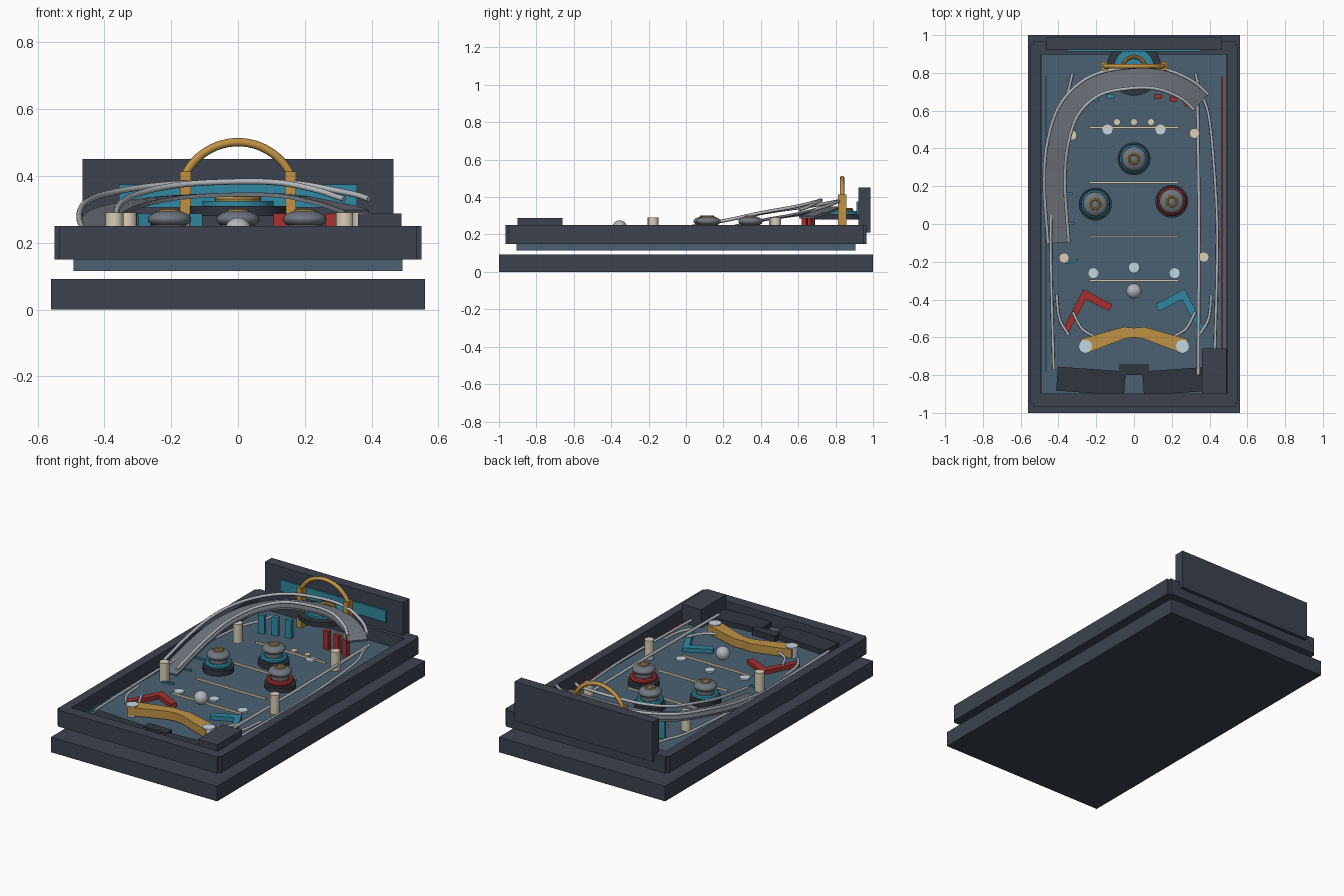
import bpy, math
from mathutils import Vector

if "Cube" in bpy.data.objects:
    bpy.data.objects.remove(bpy.data.objects["Cube"])

def mat(name, c):
    m = bpy.data.materials.new(name)
    m.diffuse_color = (*c, 1)
    m.use_nodes = True
    m.node_tree.nodes["Principled BSDF"].inputs["Base Color"].default_value = m.diffuse_color
    return m

DARK = mat("dark", (.045, .055, .08))
BLACK = mat("black", (.03, .036, .05))
FIELD = mat("field", (.07, .12, .17))
TEAL = mat("teal", (.03, .25, .36))
RED = mat("red", (.38, .03, .03))
GOLD = mat("gold", (.53, .29, .06))
CREAM = mat("cream", (.7, .63, .48))
STEEL = mat("steel", (.45, .47, .5))
GREY = mat("grey", (.16, .18, .21))
PALE = mat("pale", (.55, .68, .78))
TOP = .175  # playfield surface height

def finish(o, name, m, smooth=False):
    o.name = name
    o.data.materials.append(m)
    if smooth:
        bpy.ops.object.select_all(action='DESELECT')
        o.select_set(True)
        bpy.context.view_layer.objects.active = o
        bpy.ops.object.shade_smooth_by_angle()
    return o

def box(name, x0, x1, y0, y1, z0, z1, m, rot=0):
    bpy.ops.mesh.primitive_cube_add(size=1, location=((x0+x1)/2, (y0+y1)/2, (z0+z1)/2), rotation=(0, 0, rot))
    o = bpy.context.object
    o.scale = (x1-x0, y1-y0, z1-z0)
    return finish(o, name, m)

def cyl(name, x, y, z0, z1, r, m, n=32):
    bpy.ops.mesh.primitive_cylinder_add(vertices=n, radius=r, depth=z1-z0, location=(x, y, (z0+z1)/2))
    return finish(bpy.context.object, name, m, True)

def ring(name, x, y, z, r, t, m):
    bpy.ops.mesh.primitive_torus_add(location=(x, y, z), major_radius=r, minor_radius=t, major_segments=36, minor_segments=10)
    return finish(bpy.context.object, name, m, True)

def ball(name, x, y, z, r, rz, m):
    bpy.ops.mesh.primitive_uv_sphere_add(segments=32, ring_count=16, radius=1, location=(x, y, z))
    bpy.context.object.scale = (r, r, rz)
    return finish(bpy.context.object, name, m, True)

def mesh(name, verts, faces, m):
    me = bpy.data.meshes.new(name)
    me.from_pydata(verts, [], faces)
    o = bpy.data.objects.new(name, me)
    bpy.context.collection.objects.link(o)
    return finish(o, name, m)

def prism(name, pts, z0, z1, m):
    n = len(pts)
    if sum(pts[i-1][0]*pts[i][1] - pts[i][0]*pts[i-1][1] for i in range(n)) < 0:
        pts = pts[::-1]
    v = [(x, y, z) for z in (z0, z1) for x, y in pts]
    f = [tuple(range(n))[::-1], tuple(range(n, 2*n))]
    f += [(i, (i+1) % n, n+(i+1) % n, n+i) for i in range(n)]
    return mesh(name, v, f, m)

def spline(pts, k=6):
    # Catmull-Rom samples through the points
    p = [Vector(q) for q in pts]
    p = [2*p[0]-p[1]] + p + [2*p[-1]-p[-2]]
    out = []
    for i in range(1, len(p)-2):
        a, b, c, d = p[i-1:i+3]
        for j in range(k):
            t = j/k
            out.append(.5*(2*b + (c-a)*t + (2*a-5*b+4*c-d)*t*t + (3*b-a-3*c+d)*t**3))
    return out + [p[-2]]

def tube(name, pts, r, m):
    cu = bpy.data.curves.new(name, 'CURVE')
    cu.dimensions = '3D'
    cu.bevel_depth, cu.bevel_resolution, cu.use_fill_caps = r, 2, True
    s = cu.splines.new('POLY')
    s.points.add(len(pts)-1)
    for q, p in zip(s.points, pts):
        q.co = (*p, 1)
    o = bpy.data.objects.new(name, cu)
    bpy.context.collection.objects.link(o)
    return finish(o, name, m)

# Cabinet: base slab, playfield, frame, backboard
box("base", -.56, .56, -1, 1, 0, .092, DARK)
box("playfield", -.493, .493, -.905, .905, .115, TOP, FIELD)
for s in (-1, 1):
    box("side_rail", s*.522-.028, s*.522+.028, -.95, .95, .15, .25, DARK)
    box("end_rail", -.535, .535, s*.932-.034, s*.932+.034, .15, .25, DARK)
box("backboard", -.465, .465, .922, .987, .21, .45, DARK)
box("back_panel", -.356, .356, .912, .924, .305, .375, TEAL)
box("plunger_cover", .36, .49, -.9, -.66, TOP, .287, DARK)

# Front aprons and drain
for s in (-1, 1):
    box("apron", s*.228-.18, s*.228+.18, -.895, -.768, TOP, .205, BLACK, s*.07)
box("drain", -.078, .078, -.8, -.745, TOP, .21, BLACK)

# Bumpers
for x, y, m in ((-.205, .105, TEAL), (.2, .12, RED), (0, .345, TEAL)):
    cyl("bumper_base", x, y, TOP, .205, .087, BLACK)
    ring("bumper_ring", x, y, .22, .062, .015, m)
    cyl("bumper_neck", x, y, .2, .26, .05, GREY)
    ball("bumper_cap", x, y, .27, .065, .028, GREY)
    ring("bumper_top_ring", x, y, .295, .025, .007, GOLD)

# Posts, ball and lane markers
for x, y in ((-.33, .47), (.32, .48), (-.37, -.18), (.37, -.175)):
    cyl("post", x, y, TOP, .29, .027, CREAM, 20)
ball("ball", 0, -.355, .235, .04, .04, STEEL)
for y in (.51, .22, -.065, -.3):
    box("cream_strip", -.235, .235, y-.005, y+.005, TOP, .187, CREAM)
for x in (-.09, 0, .09):
    cyl("cream_dot", x, .54, TOP, .184, .018, CREAM, 20)
for x, y in ((-.14, .5), (.14, .5), (-.215, -.26), (0, -.23), (.215, -.26)):
    cyl("light_insert", x, y, TOP, .184, .029, PALE, 24)
for x, y, r in ((-.36, .16, 0), (-.35, 0, .1), (-.33, -.2, .2)):
    box("lane_mark", x-.035, x+.035, y-.006, y+.006, TOP, .184, TEAL, r)
box("left_stripe", -.47, -.462, -.78, .78, TOP, .19, TEAL)
box("right_stripe", .462, .47, -.66, .78, TOP, .19, RED)

# Drop targets, slingshots, flippers and wire guides, mirrored left and right
for s, tm, sm in ((-1, TEAL, RED), (1, RED, TEAL)):
    for x, y, a in ((.127, .675, .1), (.208, .66, .2), (.284, .635, .3)):
        box("target", s*x-.019, s*x+.019, y-.012, y+.012, TOP, .287, tm, -s*a)
    sling = [(.375, -.555), (.268, -.345), (.115, -.425), (.132, -.46), (.255, -.4), (.345, -.57)]
    prism("slingshot", [(s*x, y) for x, y in sling], TOP, .2, sm)
    flip = [(0, -.55), (.055, -.545), (.285, -.61), (.262, -.688), (.05, -.607), (0, -.6)]
    prism("flipper", [(s*x, y) for x, y in flip], .185, .235, GOLD)
    cyl("flipper_pivot", s*.258, -.648, TOP, .24, .035, PALE)
    for nm, pts in (("outlane_wire", [(.41, -.37), (.395, -.5), (.345, -.59)]),
                    ("inlane_wire", [(.325, -.465), (.275, -.555), (.2, -.6)]),
                    ("side_wire", [(.425, -.77), (.44, -.2), (.435, .13), (.4, .55), (.35, .7), (.325, .8)])):
        tube(nm, spline([(s*x, y, .205) for x, y in pts]), .008, STEEL)
tube("shooter_lane_wire", [(.34, -.8, .21), (.345, 0, .21), (.335, .76, .21)], .009, STEEL)

# Raised ramp with two tube rails
path = spline([(-.4, -.1, .185), (-.42, .2, .24), (-.405, .42, .285), (-.34, .61, .315), (-.2, .735, .34),
               (0, .775, .35), (.15, .765, .345), (.28, .71, .32), (.355, .645, .298)])
left, right = [], []
for i, p in enumerate(path):
    d = path[min(i+1, len(path)-1)] - path[max(i-1, 0)]
    nrm = Vector((-d.y, d.x, 0)).normalized()*.055
    left.append(p+nrm)
    right.append(p-nrm)
n = len(path)
ramp = mesh("ramp", left+right, [(i, n+i, n+i+1, i+1) for i in range(n-1)], GREY)
sol = ramp.modifiers.new("thickness", 'SOLIDIFY')
sol.thickness = .012
for side in (left, right):
    tube("ramp_rail", [p+Vector((0, 0, .033)) for p in side], .009, STEEL)

# Gold arch over a stacked disc
for s in (-1, 1):
    box("arch_post", s*.157-.017, s*.157+.017, .812, .857, TOP, .413, GOLD)
a0 = math.asin(.157/.177)
tube("arch", [(.177*math.sin(a), .835, .324+.177*math.cos(a)) for a in [a0*(i/12-1) for i in range(25)]], .0125, GOLD)
cyl("portal_base", 0, .825, .28, .31, .145, BLACK, 40)
cyl("portal_disc", 0, .825, .31, .325, .107, TEAL, 40)
ring("portal_ring", 0, .825, .331, .06, .01, GOLD)
